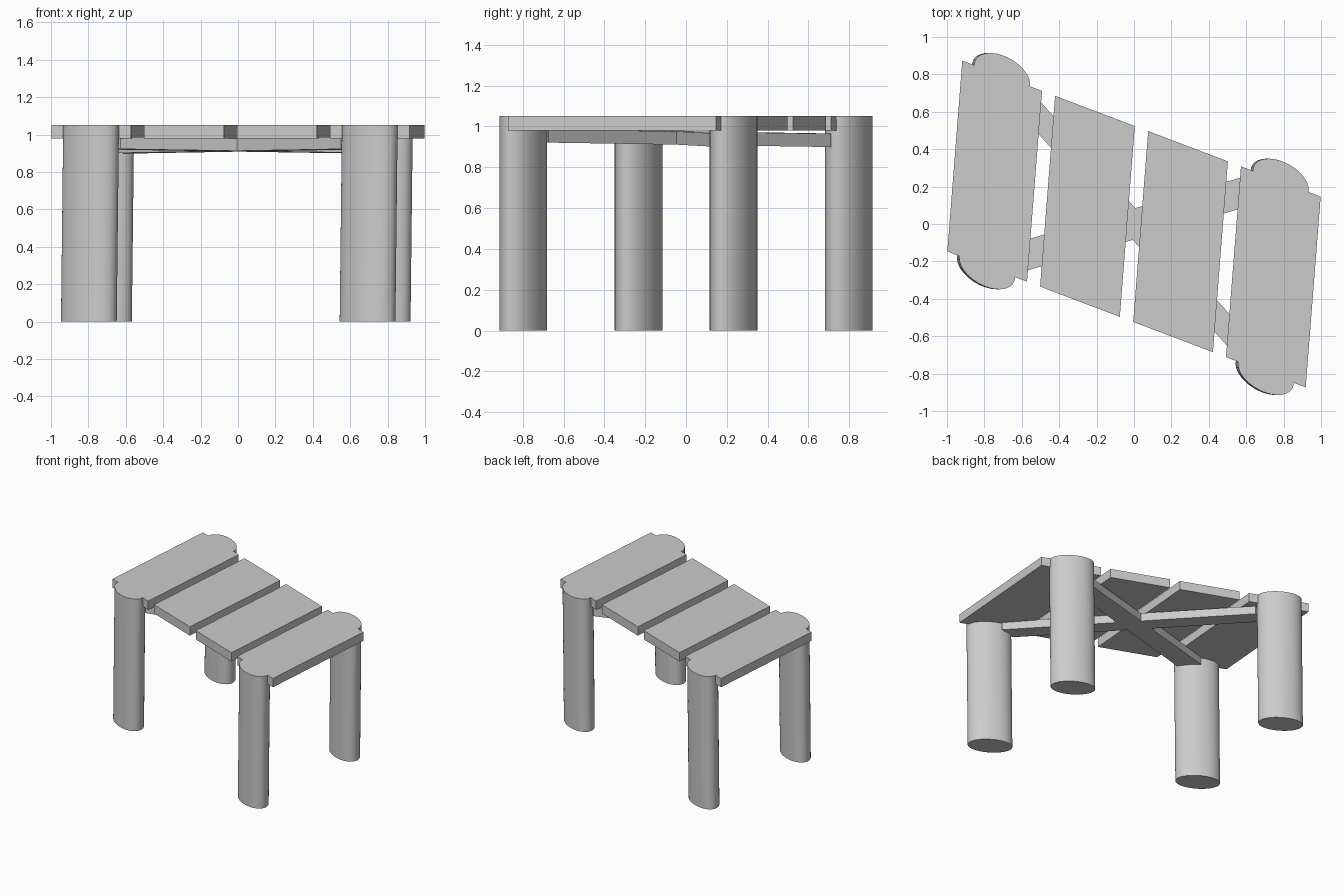
import bpy, bmesh, math

if "Cube" in bpy.data.objects:
    bpy.data.objects.remove(bpy.data.objects["Cube"])

# The table is laid out on a square plan (s, t) and skewed into x, y
U = (0.149, -0.0565)   # one plan unit across the slats
V = (0.008, 0.102)     # one plan unit along the slats
TOP = 1.05


def prism(name, outline, z0, z1, tilt=0.0, lean=0.0, smooth=False):
    """Extrude a plan outline from z0 to z1; tilt slopes it along t, lean shifts its foot in x."""
    bm = bmesh.new()
    rings = []
    for z, shift in ((z0, lean), (z1, 0.0)):
        rings.append([bm.verts.new((s * U[0] + t * V[0] + shift,
                                    s * U[1] + t * V[1],
                                    z + tilt * t)) for s, t in outline])
    low, high = rings
    n = len(outline)
    bm.faces.new(low[::-1])
    bm.faces.new(high)
    for i in range(n):
        j = (i + 1) % n
        bm.faces.new((low[i], low[j], high[j], high[i]))
    bmesh.ops.recalc_face_normals(bm, faces=bm.faces)
    mesh = bpy.data.meshes.new(name)
    bm.to_mesh(mesh)
    bm.free()
    obj = bpy.data.objects.new(name, mesh)
    bpy.context.collection.objects.link(obj)
    if smooth:
        bpy.ops.object.select_all(action='DESELECT')
        obj.select_set(True)
        bpy.context.view_layer.objects.active = obj
        bpy.ops.object.shade_smooth_by_angle(angle=math.radians(30))
    return obj


# Four top slats with gaps between them
for i, s in enumerate((-5.0, -1.67, 1.67, 5.0)):
    w, l = 1.43, 5.0
    prism(f"top_slat_{i + 1}",
          [(s - w, -l), (s + w, -l), (s + w, l), (s - w, l)], 0.98, TOP)

# Four round legs, flush with the top, leaning very slightly
for side, s in (("left", -5.0), ("right", 5.0)):
    for end, t in (("front", -5.05), ("back", 5.05)):
        circle = [(s + math.cos(2 * math.pi * k / 48), t + math.sin(2 * math.pi * k / 48))
                  for k in range(48)]
        prism(f"{end}_{side}_leg", circle, 0.0, TOP, lean=-0.012, smooth=True)

# Two crossing braces between diagonal legs, slightly lower at the back
l, h = 4.37, 0.415
for name, d in (("cross_brace_a", 1), ("cross_brace_b", -1)):
    corners = [(a * l + b * h, d * (a * l - b * h))
               for a, b in ((-1, -1), (1, -1), (1, 1), (-1, 1))]
    prism(name, corners, 0.911, 0.976, tilt=-0.0025)
